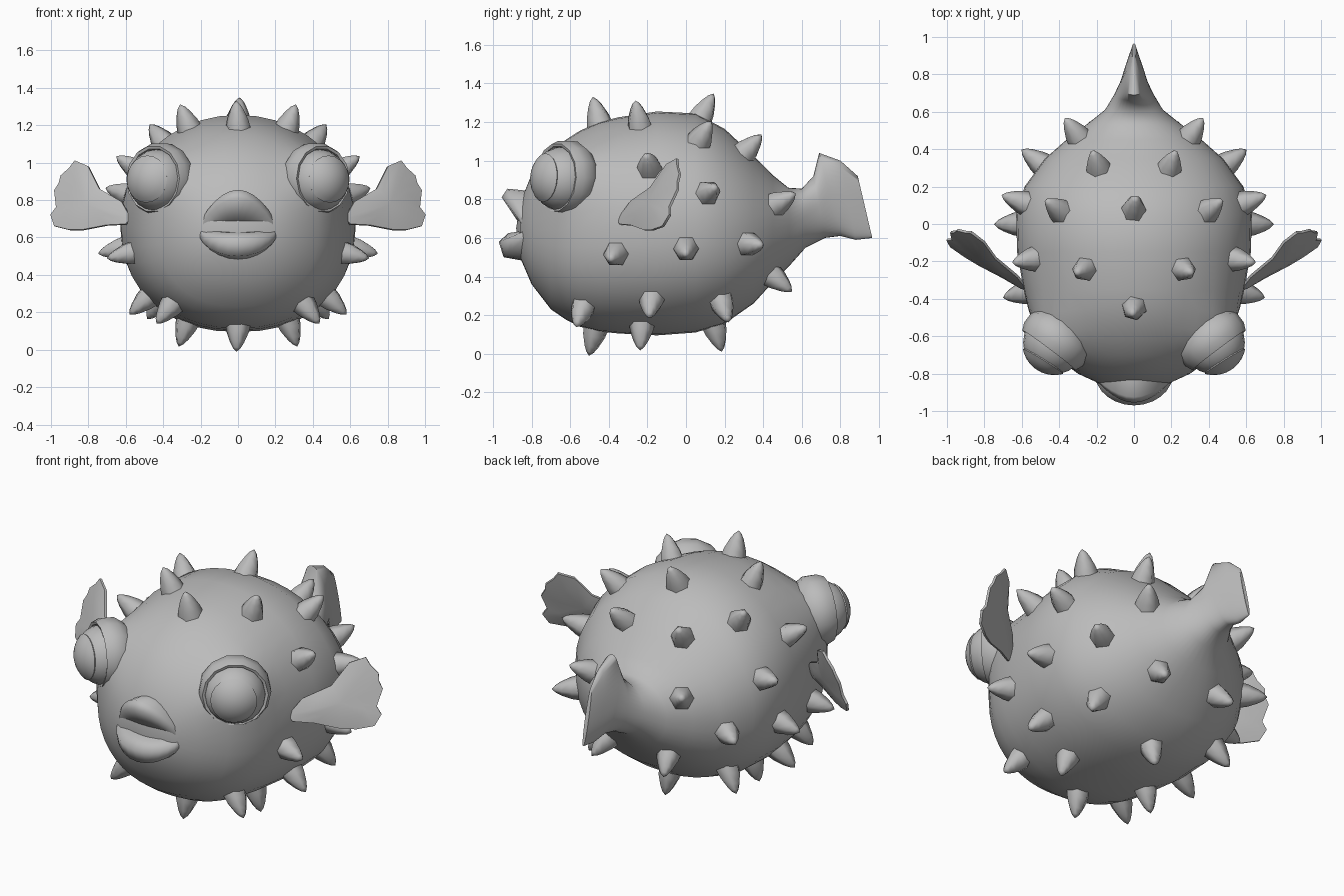
import bpy, bmesh, math
from mathutils import Vector
from mathutils.bvhtree import BVHTree

if "Cube" in bpy.data.objects:
    bpy.data.objects.remove(bpy.data.objects["Cube"])

grey = bpy.data.materials.new("soft_grey")
grey.diffuse_color = (0.5, 0.5, 0.5, 1)
grey.use_nodes = True
grey.node_tree.nodes["Principled BSDF"].inputs["Base Color"].default_value = grey.diffuse_color


def finish(name, bm, angle=50):
    """Turn a bmesh into a smooth-shaded object."""
    bmesh.ops.recalc_face_normals(bm, faces=bm.faces)
    me = bpy.data.meshes.new(name)
    bm.to_mesh(me)
    bm.free()
    me.materials.append(grey)
    ob = bpy.data.objects.new(name, me)
    bpy.context.collection.objects.link(ob)
    bpy.ops.object.select_all(action='DESELECT')
    ob.select_set(True)
    bpy.context.view_layer.objects.active = ob
    bpy.ops.object.shade_smooth_by_angle(angle=math.radians(angle))
    return ob


def loft(bm, rings, start=None, end=None):
    """Skin closed rings; optional pole points close the two ends."""
    vr = [[bm.verts.new(p) for p in r] for r in rings]
    n = len(vr[0])
    for a, b in zip(vr, vr[1:]):
        for i in range(n):
            j = (i + 1) % n
            bm.faces.new((a[i], a[j], b[j], b[i]))
    for pole, r in ((start, vr[0]), (end, vr[-1])):
        if pole is not None:
            p = bm.verts.new(pole)
            for i in range(n):
                bm.faces.new((p, r[i], r[(i + 1) % n]))


# Body and tail fin: y at top, z at top, y at bottom, z at bottom, half width
sections = [
    (-.86, .78, -.86, .50, .17), (-.80, .93, -.80, .36, .30),
    (-.70, 1.05, -.70, .23, .43), (-.62, 1.11, -.62, .175, .49),
    (-.55, 1.155, -.55, .14, .53), (-.45, 1.2, -.45, .115, .565),
    (-.35, 1.225, -.35, .105, .59), (-.15, 1.255, -.15, .095, .625),
    (.05, 1.245, .05, .11, .63), (.20, 1.165, .20, .155, .585),
    (.35, 1.025, .35, .26, .475), (.45, .925, .45, .37, .362),
    (.53, .86, .54, .46, .25), (.60, .855, .62, .55, .155),
    (.66, .92, .72, .60, .105), (.69, 1.04, .80, .61, .075),
    (.80, 1.0, .88, .59, .045), (.89, .92, .965, .60, .012)]


def section(yt, zt, yb, zb, w, n=40):
    pts = []
    for i in range(n):
        t = 2 * math.pi * i / n
        c, s = math.cos(t), math.sin(t)
        e = 2 / (2.03 if s > 0 else 2.25)
        x = w * math.copysign(abs(c) ** e, c)
        f = .5 + .5 * math.copysign(abs(s) ** e, s)
        p = Vector((x, yb + (yt - yb) * f, zb + (zt - zb) * f))
        # soft brow swelling around each eye
        for sx in (1, -1):
            d = (p - Vector((sx * .41, -.56, .93))).length
            p += Vector((sx * .55, -.6, .25)) * .085 * math.exp(-(d / .17) ** 2)
        pts.append(p)
    return pts


bm = bmesh.new()
loft(bm, [section(*s) for s in sections], (0, -.88, .65), (0, .92, .77))
bmesh.ops.recalc_face_normals(bm, faces=bm.faces)
skin = BVHTree.FromBMesh(bm)
finish("body", bm, 70)

# Lips: half width, rise, drop, y at top, y at bottom, y at corners
lip_rings = [(.20, .20, .17, -.78, -.78, -.74), (.215, .215, .14, -.925, -.945, -.81),
             (.20, .17, .06, -.955, -.97, -.835), (.125, .05, .015, -.875, -.92, -.83),
             (.08, .03, .01, -.80, -.80, -.79)]
rings = []
for w, up, down, yt, yb, yc in lip_rings:
    ring = []
    for i in range(24):
        t = 2 * math.pi * i / 24
        c, s = math.cos(t), math.sin(t)
        y = yc + ((yt if s > 0 else yb) - yc) * abs(s) ** 1.2
        ring.append((w * c * (1 - .25 * max(s, 0)), y, .64 + (up if s > 0 else down) * s))
    rings.append(ring)
bm = bmesh.new()
loft(bm, rings, end=(0, -.80, .645))
finish("lips", bm, 75)


def revolve(name, centre, axis, profile, n=20, start=None, end=None, angle=50):
    """Spin (distance along axis, radius) pairs around an axis."""
    axis = Vector(axis).normalized()
    u = axis.cross(Vector((0, 0, 1))).normalized()
    v = u.cross(axis)
    c = Vector(centre)
    rs = [[c + axis * a + (u * math.cos(2 * math.pi * i / n)
           + v * math.sin(2 * math.pi * i / n)) * r for i in range(n)] for a, r in profile]
    bm = bmesh.new()
    loft(bm, rs, None if start is None else c + axis * start,
         None if end is None else c + axis * end)
    return finish(name, bm, angle)


def dome(r, start, stop, steps):
    return [(r * math.cos(math.radians(start + (stop - start) * k / steps)),
             r * math.sin(math.radians(start + (stop - start) * k / steps)))
            for k in range(steps + 1)]


# Eyes: ball, raised iris cap and thin eyelid ring
for sx, side in ((1, "right"), (-1, "left")):
    eye = (sx * .425, -.635, .905)
    revolve("eyeball_" + side, eye, (sx * .52, -.84, .06), dome(.168, 12, 168, 10),
            start=.168, end=-.168)
    revolve("iris_" + side, eye, (sx * .52, -.84, .06), dome(.173, 9, 47, 4) + [(.11, .122)],
            start=.173, angle=35)
    revolve("eyelid_" + side, (sx * .425, -.635, .912), (sx * .6, -.8, .04),
            [(-.02, .15), (.045, .163), (.05, .178), (.01, .195), (-.05, .195),
             (-.10, .165), (-.16, .1)], n=14, end=-.18, angle=60)

# Pectoral fins: scalloped fan, thick in the middle and thin at the edge
fan = [(.57, .70), (.62, .79), (.74, .86), (.80, .98), (.87, 1.01), (.90, .97),
       (.945, .93), (.955, .89), (.98, .85), (.97, .76), (1.0, .72), (.98, .66),
       (.90, .64), (.83, .64), (.70, .665), (.60, .67)]
for sx, side in ((1, "right"), (-1, "left")):
    def fin_ring(scale, off):
        pts = []
        for px, pz in fan:
            x, z = .80 + (px - .80) * scale, .78 + (pz - .78) * scale
            y = -.29 + (x - .60) * .60 + .4 * (z - .8)
            pts.append((sx * (x - .5 * off), y + .8 * off, z - .3 * off))
        return pts
    bm = bmesh.new()
    mid = Vector((sx * .80, -.178, .78))
    loft(bm, [fin_ring(.6, -.02), fin_ring(1, -.007), fin_ring(1, .007), fin_ring(.6, .02)],
         mid + Vector((sx * .015, -.022, 0)), mid + Vector((-sx * .015, .022, 0)))
    finish("side_fin_" + side, bm, 60)

# Spikes: rough positions, snapped to the skin and pointing along its normal
centre_spikes = [(0, -.45, 1.2), (0, .08, 1.23), (0, -.47, .12), (0, .15, .13)]
pair_spikes = [(.26, -.24, 1.18), (.37, .05, 1.07), (.19, .30, 1.04), (.55, -.19, .97),
               (.58, .11, .83), (.28, .44, .76), (.48, .31, .57), (.63, 0, .54),
               (.60, -.37, .51), (.50, -.18, .26), (.42, .19, .25), (.37, -.54, .22),
               (.20, .45, .40), (.28, -.23, .12)]
spots = [("", p) for p in centre_spikes]
for x, y, z in pair_spikes:
    spots += [("right_", (x, y, z)), ("left_", (-x, y, z))]
for k, (side, p) in enumerate(spots):
    at, normal, _, _ = skin.find_nearest(Vector(p))
    revolve("spike_%s%d" % (side, k), at, normal,
            [(-.03, .072), (.03, .06), (.085, .038), (.115, .021)], n=6, end=.135, angle=85)
